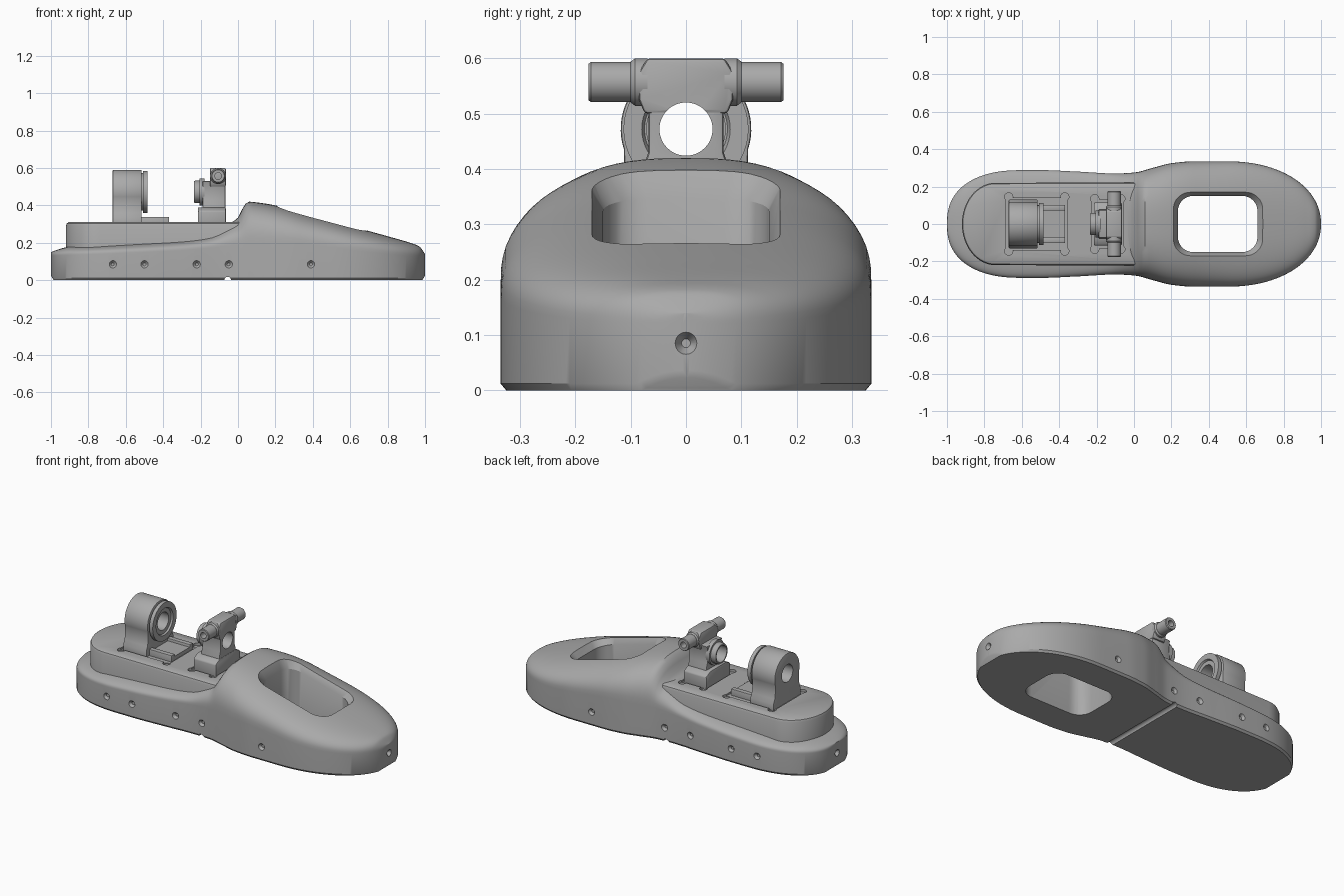
import bpy, bmesh, math
from mathutils import Matrix, Vector

if "Cube" in bpy.data.objects:
    bpy.data.objects.remove(bpy.data.objects["Cube"])

GREY = (0.40, 0.40, 0.40, 1)
grey = bpy.data.materials.new("plain grey")
grey.use_nodes = True
grey.diffuse_color = GREY
grey.node_tree.nodes["Principled BSDF"].inputs["Base Color"].default_value = GREY


def finish(name, bm):
    bmesh.ops.recalc_face_normals(bm, faces=bm.faces)
    mesh = bpy.data.meshes.new(name)
    bm.to_mesh(mesh)
    bm.free()
    mesh.materials.append(grey)
    ob = bpy.data.objects.new(name, mesh)
    bpy.context.scene.collection.objects.link(ob)
    return ob


def loft(name, rings, cap=True):
    """Skin a list of rings; without caps the last ring joins the first."""
    bm = bmesh.new()
    vs = [[bm.verts.new(p) for p in ring] for ring in rings]
    n = len(vs[0])
    for a, b in zip(vs, vs[1:] if cap else vs[1:] + vs[:1]):
        for i in range(n):
            bm.faces.new((a[i], a[(i + 1) % n], b[(i + 1) % n], b[i]))
    if cap:
        bm.faces.new(vs[0])
        bm.faces.new(vs[-1])
    return finish(name, bm)


def bake(ob, kind, **props):
    """Apply one modifier straight into the mesh."""
    mod = ob.modifiers.new(kind, kind)
    for key, value in props.items():
        setattr(mod, key, value)
    graph = bpy.context.evaluated_depsgraph_get()
    mesh = bpy.data.meshes.new_from_object(ob.evaluated_get(graph))
    ob.modifiers.clear()
    ob.data = mesh


def cut(ob, cutter):
    bake(ob, 'BOOLEAN', operation='DIFFERENCE', solver='EXACT', object=cutter)
    bpy.data.objects.remove(cutter)


def cones(name, items, seg=24):
    """Several separate cones: (centre, direction, length, start r, end r)."""
    bm = bmesh.new()
    for centre, direction, length, r1, r2 in items:
        turn = Vector((0, 0, 1)).rotation_difference(Vector(direction)).to_matrix().to_4x4()
        bmesh.ops.create_cone(bm, cap_ends=True, segments=seg, radius1=r1, radius2=r2,
                              depth=length, matrix=Matrix.Translation(centre) @ turn)
    return finish(name, bm)


def box(name, x0, x1, y0, y1, z0, z1):
    return loft(name, [[(x0, y0, z), (x1, y0, z), (x1, y1, z), (x0, y1, z)] for z in (z0, z1)])


def prism(name, profile, x0, x1):
    """Mirror a right-hand (y, z) outline and extrude it along x."""
    full = profile + [(-y, z) for y, z in reversed(profile)]
    return loft(name, [[(x, y, z) for y, z in full] for x in (x0, x1)])


def tube(name, profile, centre, along_y=False, seg=48):
    """Turn a closed (position, radius) outline about the x or y axis."""
    rings = []
    for a, r in profile:
        ring = []
        for i in range(seg):
            t = math.tau * i / seg
            u, v = r * math.cos(t), r * math.sin(t)
            ring.append(Vector(centre) + Vector((u, a, v) if along_y else (a, u, v)))
        rings.append(ring)
    return loft(name, rings, cap=False)


def curve(points, x):
    """Smooth interpolation that never overshoots its points."""
    k = max(i for i in range(len(points) - 1) if i == 0 or points[i][0] <= x)
    slope = [(q[1] - p[1]) / (q[0] - p[0]) for p, q in zip(points, points[1:])]

    def tangent(i):
        if i == 0 or i == len(slope):
            return slope[min(i, len(slope) - 1)]
        a, b = slope[i - 1], slope[i]
        return 2 * a * b / (a + b) if a * b > 0 else 0
    (xa, ya), (xb, yb) = points[k], points[k + 1]
    d = xb - xa
    t = (x - xa) / d
    return (ya * (1 + 2 * t) * (1 - t) ** 2 + yb * t * t * (3 - 2 * t)
            + d * tangent(k) * t * (1 - t) ** 2 + d * tangent(k + 1) * t * t * (t - 1))


# Sole shell: half width, crown height and wall height along its length
WIDTH = [(-1, .285), (-.5, .288), (-.3, .28), (-.1, .27), (0, .275), (.1, .3),
         (.2, .325), (.32, .335), (1, .335)]
CROWN = [(-1, .15), (-.95, .168), (-.9, .18), (-.6, .2), (-.3, .22), (-.15, .245),
         (-.05, .3), (0, .335), (.03, .395), (.055, .42), (.1, .416), (.2, .4),
         (.4, .345), (.6, .29), (.8, .235), (.92, .2), (.97, .18), (1, .14)]
WALL = [(-1, .13), (-.3, .16), (.2, .2), (.7, .15), (1, .12)]


def half_width(x):
    start, size, p = (.6, .4, 2.4) if x < 0 else (.5, .5, 2.1)
    u = max(0, abs(x) - start) / size
    return max(.006, curve(WIDTH, x) * max(0, 1 - u ** p) ** (1 / p))


def section(x):
    w, top, wall = half_width(x), curve(CROWN, x), curve(WALL, x)
    base = max(0, (abs(x) - .985) * 1.6)
    ring = [(x, -w + min(.01, w / 2), base), (x, -w, base + .012)]
    for i in range(37):
        t = math.pi * (1 - i / 36)
        c, s = math.cos(t), max(0, math.sin(t))
        y = math.copysign(abs(c) ** (2 / 2.6), c) * w
        ring.append((x, y, wall + (top - wall) * s ** (2 / 2.6)))
    return ring + [(x, w, base + .012), (x, w - min(.01, w / 2), base)]


STEPS = 160
sole = loft("sole_shell", [section(-math.cos(math.pi * i / STEPS)) for i in range(STEPS + 1)])


# Toe opening: straight shaft with a flared rim following the slope
def opening(x0, x1, y, r, height):
    ring = []
    for cx, cy, start in ((x1 - r, y - r, 0), (x0 + r, y - r, 90),
                          (x0 + r, r - y, 180), (x1 - r, r - y, 270)):
        for i in range(9):
            t = math.radians(start + i * 90 / 8)
            px, py = cx + r * math.cos(t), cy + r * math.sin(t)
            ring.append((px, py, height(px)))
    return ring


def slope(offset):
    return lambda x: .4 - .27 * (x - .2) + offset


shaft, rim = (.235, .66, .15, .08), (.21, .69, .177, .09)
cut(sole, loft("opening_cutter", [opening(*shaft, lambda x: -.1), opening(*shaft, slope(-.045)),
                                  opening(*rim, slope(0)), opening(*rim, slope(.15))]))

# Flex groove under the sole and countersunk screw holes round the wall
cut(sole, cones("groove_cutter", [((-.055, 0, 0), (0, 1, 0), 1, .018, .018)]))
holes = [((end * .995, 0, .085), (-end, 0, 0), .03, .026, .008) for end in (-1, 1)]
for x in (-.67, -.5, -.22, -.05, .39):
    for side in (-1, 1):
        holes.append(((x, side * (half_width(x) - .003), .085), (0, -side, 0), .02, .026, .008))
cut(sole, cones("screw_cutter", holes))


# Raised deck over the heel
def deck_ring(d, z):
    ring = [(.05, -.222 + d, z)]
    for i in range(33):
        t = math.pi * (1.5 - i / 32)
        ring.append((-.74 + (.18 - d) * math.cos(t), (.22 - d) * math.sin(t), z))
    return ring + [(.05, .222 - d, z)]


deck = loft("heel_deck", [deck_ring(0, .1), deck_ring(0, .292), deck_ring(.005, .304),
                          deck_ring(.015, .31)])
for x0, x1, y in ((-.685, -.355, .14), (-.225, -.055, .13)):
    cut(deck, box("pocket_cutter", x0, x1, -y, y, .3, .35))
    cut(deck, cones("corner_cutter", [((x, s * (y + .005), .32), (0, 0, 1), .05, .022, .022)
                                      for x in (x0 + .015, x1 - .015) for s in (-1, 1)]))

# Heel mount: arched block with a bored bearing facing forward
arch = [(.13, .28), (.13, .335), (.118, .36), (.112, .4)]
for i in range(21):
    t = math.radians(-18 + i * 108 / 20)
    arch.append((max(.001, .118 * math.cos(t)), .472 + .118 * math.sin(t)))
heel = prism("heel_mount", arch, -.67, -.515)
bake(heel, 'BEVEL', width=.005, segments=2, limit_method='ANGLE')
cut(heel, cones("bore_cutter", [((-.6, 0, .472), (1, 0, 0), .4, .052, .052)], 48))
tube("heel_bearing", [(-.53, .052), (-.53, .1), (-.507, .1), (-.507, .113), (-.485, .113),
                      (-.485, .08), (-.495, .075), (-.495, .052)], (0, 0, .472))
box("heel_flange", -.53, -.37, -.1, .1, .28, .322)
for side, label in ((1, "left"), (-1, "right")):
    inner, outer = sorted((side * .072, side * .102))
    rail = box("heel_flange_rail_" + label, -.52, -.368, inner, outer, .28, .338)
    bake(rail, 'BEVEL', width=.004, segments=2)

# Ankle bracket: foot, bored column, rear boss and crossbar
foot = prism("ankle_bracket_foot", [(.115, .28), (.115, .37), (.075, .39)], -.215, -.065)
column = prism("ankle_bracket_column", [(.078, .32), (.078, .4), (.068, .43), (.068, .515),
                                        (.075, .53)], -.19, -.068)
head = prism("ankle_bracket_head", [(.075, .5), (.085, .525), (.085, .575), (.07, .6)], -.15, -.065)
for part in (foot, column, head):
    bake(part, 'BEVEL', width=.007, segments=2, limit_method='ANGLE')
for part in (foot, column, head):
    cut(part, cones("bore_cutter", [((-.13, 0, .472), (1, 0, 0), .4, .048, .048)], 48))
tube("ankle_boss", [(-.236, .048), (-.236, .056), (-.23, .06), (-.205, .06), (-.205, .072),
                    (-.18, .072), (-.18, .048)], (0, 0, .472))
tube("crossbar", [(-.176, .018), (-.176, .033), (-.172, .036), (.172, .036), (.176, .033),
                  (.176, .018)], (-.106, 0, .557), along_y=True)
for side, label in ((1, "left"), (-1, "right")):
    tube("crossbar_collar_" + label, [(side * .07, .03), (side * .07, .043), (side * .092, .043),
                                      (side * .1, .037), (side * .1, .03)],
         (-.106, 0, .557), along_y=True)

# Smooth curved faces, keep edges crisp
bpy.ops.object.select_all(action='DESELECT')
for ob in bpy.context.scene.objects:
    if ob.type == 'MESH':
        ob.select_set(True)
        bpy.context.view_layer.objects.active = ob
bpy.ops.object.shade_smooth_by_angle(angle=math.radians(32))
